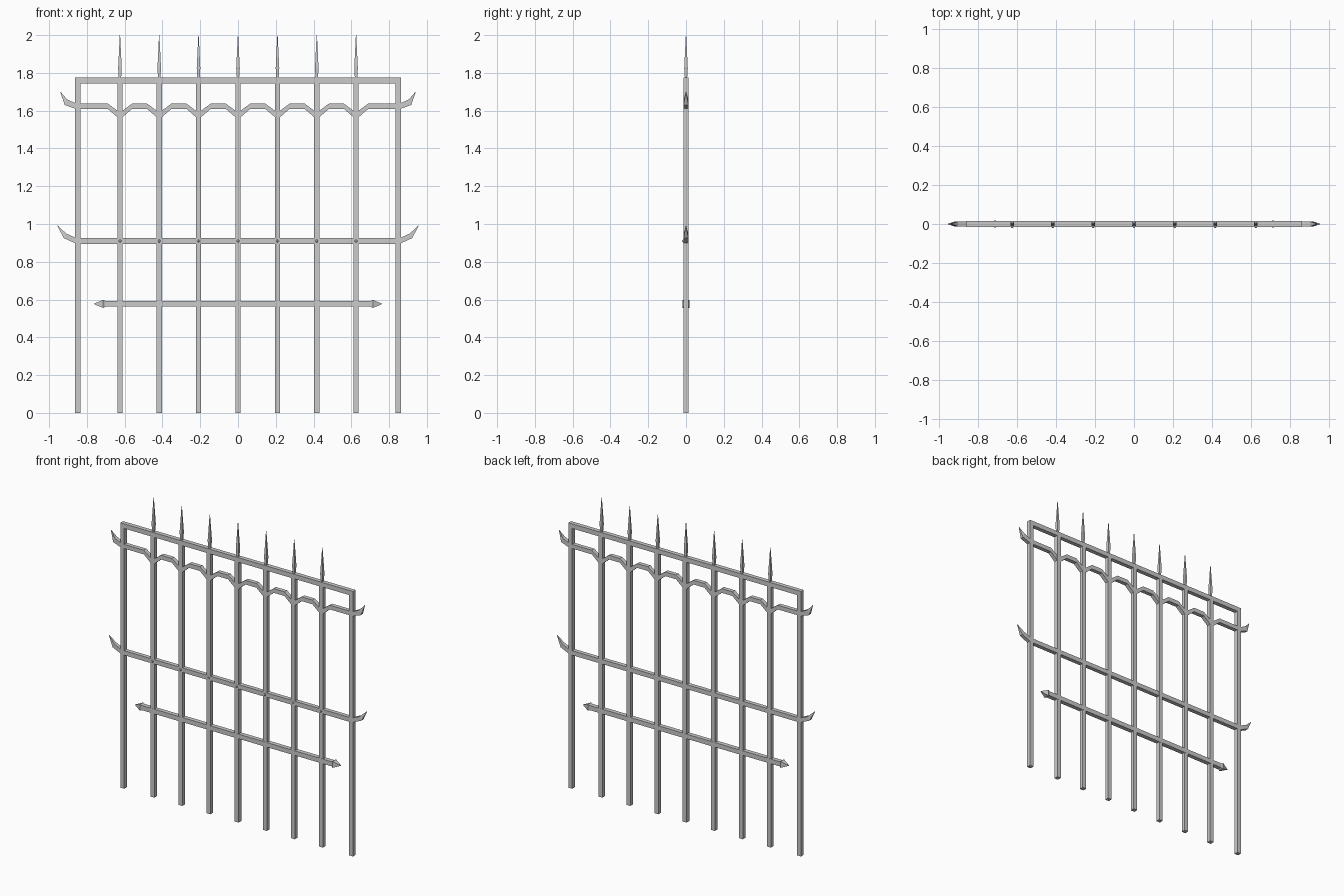
import bpy, bmesh
from mathutils import Vector

if "Cube" in bpy.data.objects:
    bpy.data.objects.remove(bpy.data.objects["Cube"])

H = 0.0142                      # half thickness of the bars
BARS = [-0.625, -0.417, -0.209, 0, 0.209, 0.417, 0.625]

# Dark iron grey
iron = bpy.data.materials.new("iron")
iron.diffuse_color = (0.55, 0.55, 0.55, 1)
iron.use_nodes = True
iron.node_tree.nodes["Principled BSDF"].inputs["Base Color"].default_value = iron.diffuse_color


def loft(name, rings):
    """Skin a list of four-sided vertex rings and cap both ends."""
    bm = bmesh.new()
    vs = [[bm.verts.new(p) for p in r] for r in rings]
    for a, b in zip(vs, vs[1:]):
        for i in range(4):
            j = (i + 1) % 4
            bm.faces.new((a[i], a[j], b[j], b[i]))
    bm.faces.new(vs[0])
    bm.faces.new(vs[-1])
    finish(name, bm)


def finish(name, bm):
    bmesh.ops.recalc_face_normals(bm, faces=bm.faces[:])
    me = bpy.data.meshes.new(name)
    bm.to_mesh(me)
    bm.free()
    me.materials.append(iron)
    bpy.context.collection.objects.link(bpy.data.objects.new(name, me))


def upright(name, x, profile):
    """Square section along z; profile holds (z, half width)."""
    loft(name, [[(x - r, -r, z), (x + r, -r, z), (x + r, r, z), (x - r, r, z)]
                for z, r in profile])


def rail(name, stations):
    """Section along x; stations hold (x, bottom z, top z, half depth)."""
    loft(name, [[(x, -d, b), (x, d, b), (x, d, t), (x, -d, t)]
                for x, b, t, d in stations])


def horn(name, s, stations):
    """Upturned end; stations hold lower point, upper point, half depth."""
    loft(name, [[(s * x0, -d, z0), (s * x0, d, z0), (s * x1, d, z1), (s * x1, -d, z1)]
                for (x0, z0), (x1, z1), d in stations])


# Outer posts and top rail
for s in (-1, 1):
    upright("outer_post", s * 0.848, [(0, H), (1.75, H)])
rail("top_rail", [(-0.862, 1.744, 1.775, H), (0.862, 1.744, 1.775, H)])

# Inner bars, their spikes and rivets
for x in BARS:
    upright("inner_bar", x, [(0, H), (1.76, H)])
    upright("spike", x, [(1.77, 0.006), (1.825, 0.0095), (2.0, 0.001)])
    bm = bmesh.new()
    bmesh.ops.create_uvsphere(bm, u_segments=8, v_segments=6, radius=0.008)
    bmesh.ops.translate(bm, verts=bm.verts[:], vec=Vector((x, -0.0125, 0.91)))
    finish("rivet", bm)

# Scalloped rail dipping at every bar
path = [(-0.86, 1.609, 1.637)]
for x in BARS:
    path += [(x - 0.064, 1.609, 1.637), (x, 1.554, 1.590), (x + 0.064, 1.609, 1.637)]
path.append((0.86, 1.609, 1.637))
rail("scalloped_rail", [(x, b, t, 0.0135) for x, b, t in path])

# Middle rail
rail("middle_rail", [(-0.86, 0.895, 0.925, 0.0138), (0.86, 0.895, 0.925, 0.0138)])

# Upturned horns at the ends of both rails
for s in (-1, 1):
    horn("upper_horn", s, [((0.855, 1.608), (0.855, 1.637), 0.013),
                           ((0.917, 1.630), (0.905, 1.660), 0.012),
                           ((0.941, 1.698), (0.939, 1.699), 0.001)])
    horn("middle_horn", s, [((0.855, 0.895), (0.855, 0.925), 0.013),
                            ((0.922, 0.925), (0.909, 0.949), 0.012),
                            ((0.956, 0.990), (0.954, 0.991), 0.001)])

# Lower rail with arrowheads
rail("lower_rail", [(-0.715, 0.562, 0.593, 0.0146), (0.715, 0.562, 0.593, 0.0146)])
for s in (-1, 1):
    rail("arrowhead", [(s * x, 0.577 - r, 0.577 + r, r * 0.9)
                       for x, r in ((0.700, 0.014), (0.714, 0.021), (0.763, 0.001))])
